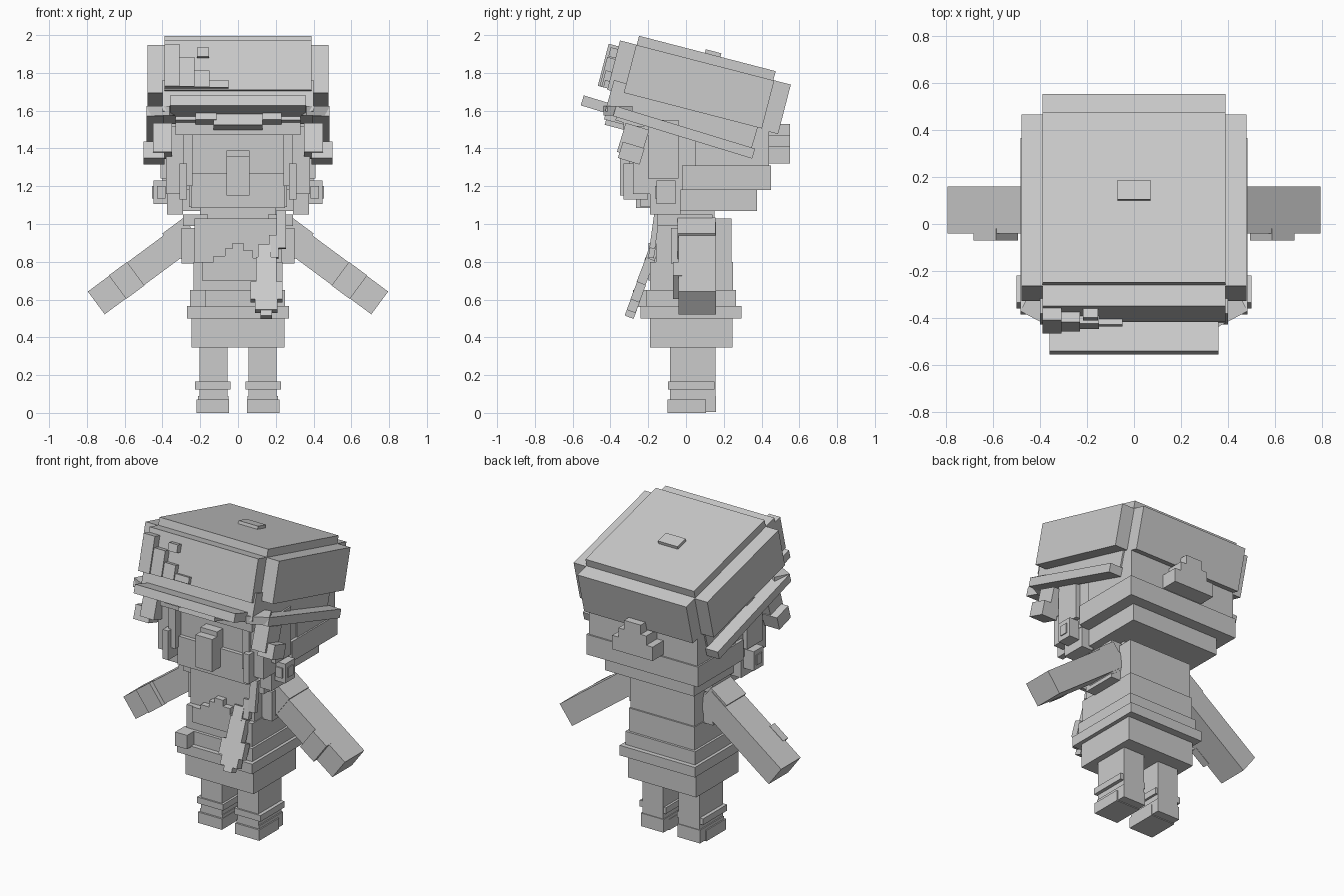
import bpy
from math import radians
from mathutils import Matrix, Vector

if "Cube" in bpy.data.objects:
    bpy.data.objects.remove(bpy.data.objects["Cube"])

grey = bpy.data.materials.new("plain_grey")
grey.use_nodes = True
grey.diffuse_color = (0.6, 0.6, 0.6, 1)
grey.node_tree.nodes["Principled BSDF"].inputs["Base Color"].default_value = (0.6, 0.6, 0.6, 1)


def block(name, center, size, axis="X", angle=0):
    """Box with a centre, full size and an optional tilt in degrees."""
    bpy.ops.mesh.primitive_cube_add(size=1)
    ob = bpy.context.object
    ob.name = name
    turn = Matrix.Rotation(radians(angle), 4, axis)
    ob.data.transform(Matrix.Translation(center) @ turn @ Matrix.Diagonal((*size, 1)))
    ob.data.materials.append(grey)
    return ob


def span(name, x, y, z):
    """Upright box from its ranges."""
    pairs = (x, y, z)
    return block(name, [(a + b) / 2 for a, b in pairs], [b - a for a, b in pairs])


def both(name, x, y, z):
    """Upright box on each side of the body."""
    span("left_" + name, x, y, z)
    span("right_" + name, (-x[1], -x[0]), y, z)


# Cap crown: three crossed boxes leaning back, with a lining below
LEAN = -14.5
block("crown_core", (0, .075, 1.755), (.78, .747, .305), angle=LEAN)
block("crown_length", (0, .069, 1.724), (.78, .934, .27), angle=LEAN)
block("crown_width", (0, .069, 1.727), (.96, .755, .262), angle=LEAN)
block("crown_button", (0, .14, 1.89), (.14, .085, .05), angle=LEAN)
block("cap_lining", (0, -.02, 1.57), (.80, .80, .17), angle=-16)

# Stepped patch on the cap front
lean = Matrix.Rotation(radians(LEAN), 3, "X")
crown = Vector((0, .069, 1.727))
for i, (x0, x1, top, depth) in enumerate([(-.39, -.31, .10, .06), (-.31, -.23, .03, .05),
                                          (-.23, -.15, -.04, .04), (-.15, -.05, -.09, .03)]):
    mid = crown + lean @ Vector(((x0 + x1) / 2, -.46 - depth / 2, (top - .13) / 2))
    block(f"cap_patch_{i}", mid, (x1 - x0, depth, top + .13), angle=LEAN)
block("cap_pin", crown + lean @ Vector((-.185, -.48, .06)), (.065, .05, .05), angle=LEAN)

# Brim, band and straps
block("brim", (0, -.42, 1.615), (.72, .27, .055), angle=-17)
block("cap_band", (0, -.29, 1.585), (.80, .16, .07), angle=-17)
block("band_lower", (0, -.29, 1.55), (.66, .16, .05), angle=-17)
for s, side in ((1, "left"), (-1, "right")):
    block(side + "_strap", (s * .44, -.01, 1.485), (.09, .77, .055), angle=-17)
    block(side + "_brim_corner", (s * .40, -.36, 1.60), (.14, .10, .05), "Z", s * 28)
    block(side + "_temple_hair", (s * .40, -.28, 1.44), (.10, .13, .16), angle=-17)
    block(side + "_hair_tuft", (s * .445, -.29, 1.375), (.11, .12, .09), angle=-17)

# Head
span("head", (-.38, .38), (-.20, .41), (1.18, 1.60))
span("head_back", (-.40, .40), (-.02, .45), (1.18, 1.31))
span("head_back_upper", (-.39, .39), (.05, .44), (1.31, 1.55))
span("nape", (-.32, .32), (-.05, .375), (1.07, 1.19))
span("face", (-.26, .26), (-.24, .1), (1.09, 1.52))
span("jaw", (-.25, .25), (-.265, .1), (1.085, 1.27))
span("nose", (-.06, .06), (-.35, -.2), (1.15, 1.36))
span("nose_bridge", (-.06, .06), (-.30, -.2), (1.3, 1.39))

# Stepped fringe below the brim
block("fringe_center", (0, -.35, 1.535), (.26, .15, .06), angle=-15)
block("fringe_right", (-.17, -.36, 1.56), (.11, .14, .05), angle=-15)
block("fringe_left", (.18, -.36, 1.56), (.10, .14, .05), angle=-15)
span("fringe_wide", (-.33, .33), (-.33, -.18), (1.47, 1.58))

# Hair at the sides and square ear studs
both("side_hair", (.27, .38), (-.28, -.16), (1.16, 1.52))
both("hair_lock", (.24, .29), (-.30, -.2), (1.2, 1.47))
both("lock_tip", (.27, .31), (-.33, -.2), (1.13, 1.32))
both("sideburn", (.29, .375), (-.19, -.03), (1.05, 1.4))
both("hair_outer", (.36, .41), (-.2, -.04), (1.24, 1.55))
both("ear_stud", (.37, .448), (-.155, -.055), (1.105, 1.23))
both("stud_side", (.44, .454), (-.13, -.08), (1.135, 1.2))
both("stud_front", (.385, .43), (-.163, -.15), (1.135, 1.2))

# Stepped badge on the back of the head
span("badge_base", (-.145, .145), (.40, .55), (1.32, 1.41))
span("badge_middle", (-.10, .10), (.40, .55), (1.41, 1.47))
span("badge_top", (-.06, .06), (.40, .55), (1.47, 1.53))

# Torso
span("neck", (-.2, .2), (-.13, .15), (1.0, 1.09))
span("chest", (-.23, .23), (-.16, .24), (.62, 1.03))
both("collar", (.16, .29), (-.15, .14), (.99, 1.05))
both("chest_side", (.22, .30), (-.08, .15), (.79, .98))
span("jacket_lower", (-.235, .235), (-.19, .25), (.6, .8))
span("jacket_hem", (-.25, .25), (-.21, .265), (.55, .65))
span("belt", (-.27, .27), (-.24, .295), (.5, .565))
span("skirt", (-.245, .245), (-.19, .245), (.345, .5))
span("pouch", (-.255, -.17), (-.28, -.18), (.56, .65))

# Jagged emblem on the chest front
for i, (x, low, top) in enumerate([(-.16, .7, .8), (-.1, .7, .83), (-.04, .7, .87),
                                   (.0, .7, .9), (.05, .7, .86), (.1, .7, .82)]):
    span(f"emblem_{i}", (x - .03, x + .03), (-.198, -.15), (low, top))

# Hanging charm on a shoulder cord
block("cord", (.23, -.165, .97), (.05, .03, .2), angle=-8)
block("cord_end", (.19, -.175, .88), (.05, .03, .12), angle=-10)
CHARM = -21
for name, x, w, z, h in (("top", .14, .07, .84, .09), ("body", .15, .11, .75, .14),
                         ("wide", .15, .17, .64, .10), ("foot", .15, .12, .57, .07),
                         ("tip", .15, .06, .53, .05)):
    block("charm_" + name, (x, -.17 - (.87 - z) * .36, z), (w, .05, h), angle=CHARM)

# Arms hanging outwards
for s, side in ((1, "left"), (-1, "right")):
    for name, along, length, width, y, depth in (("arm", .30, .62, .15, .06, .20),
                                                 ("shoulder", .04, .14, .175, .055, .20),
                                                 ("arm_guard", .41, .12, .155, -.045, .05)):
        mid = (s * (.26 + along * .804), y, .945 - along * .595)
        block(f"{side}_{name}", mid, (length, depth, width), "Y", s * 36.5)

# Legs and shoes
both("leg", (.055, .205), (-.085, .155), (.08, .36))
both("shoe", (.05, .212), (-.085, .16), (.005, .09))
both("toe", (.048, .22), (-.097, .105), (0, .07))
both("ankle_band", (.04, .228), (-.095, .15), (.125, .165))
